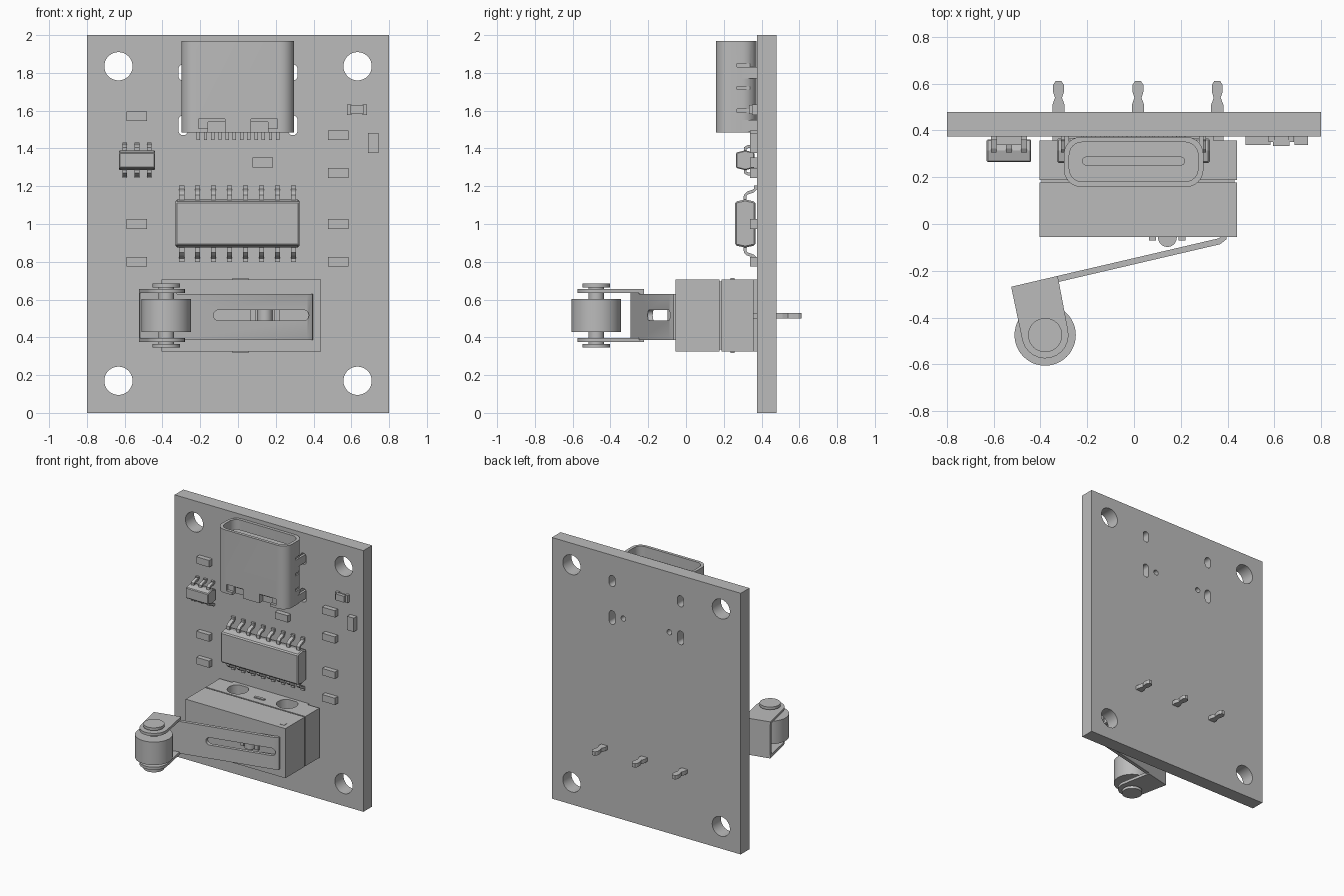
import bpy, bmesh
from math import cos, sin, radians, pi
from mathutils import Vector

if "Cube" in bpy.data.objects:
    bpy.data.objects.remove(bpy.data.objects["Cube"], do_unlink=True)

GREY = (0.5, 0.5, 0.5, 1)
mat = bpy.data.materials.new("plain grey")
mat.use_nodes = True
mat.diffuse_color = GREY
mat.node_tree.nodes["Principled BSDF"].inputs["Base Color"].default_value = GREY


def prism(name, pts, axis, lo, hi, smooth=False):
    """Extrude a 2D outline along one axis."""
    place = {"x": lambda a, b, t: (t, a, b),
             "y": lambda a, b, t: (a, t, b),
             "z": lambda a, b, t: (a, b, t)}[axis]
    bm = bmesh.new()
    face = bm.faces.new([bm.verts.new(place(a, b, lo)) for a, b in pts])
    ext = bmesh.ops.extrude_face_region(bm, geom=[face])
    verts = [v for v in ext["geom"] if isinstance(v, bmesh.types.BMVert)]
    bmesh.ops.translate(bm, verts=verts, vec=place(0, 0, hi - lo))
    bmesh.ops.recalc_face_normals(bm, faces=bm.faces)
    mesh = bpy.data.meshes.new(name)
    bm.to_mesh(mesh)
    bm.free()
    mesh.materials.append(mat)
    ob = bpy.data.objects.new(name, mesh)
    bpy.context.collection.objects.link(ob)
    if smooth:
        soften(ob)
    return ob


def soften(ob):
    bpy.ops.object.select_all(action="DESELECT")
    ob.select_set(True)
    bpy.context.view_layer.objects.active = ob
    bpy.ops.object.shade_smooth_by_angle(angle=radians(35))


def box(name, x, y, z):
    return prism(name, [(x[0], z[0]), (x[1], z[0]), (x[1], z[1]), (x[0], z[1])], "y", *y)


def rounded(x, y, r, n=6):
    """Rounded rectangle outline."""
    corners = [(x[1] - r, y[1] - r), (x[0] + r, y[1] - r), (x[0] + r, y[0] + r), (x[1] - r, y[0] + r)]
    return [(cx + r * cos((q + i / n) * pi / 2), cy + r * sin((q + i / n) * pi / 2))
            for q, (cx, cy) in enumerate(corners) for i in range(n + 1)]


def circle(cx, cy, r, n=32):
    return [(cx + r * cos(2 * pi * i / n), cy + r * sin(2 * pi * i / n)) for i in range(n)]


def strip(path, t):
    """Outline of a bent sheet of thickness t following a path."""
    path = [Vector(p) for p in path]
    left, right = [], []
    for i, p in enumerate(path):
        d = (path[min(i + 1, len(path) - 1)] - path[max(i - 1, 0)]).normalized()
        n = Vector((-d.y, d.x)) * t / 2
        left.append(tuple(p + n))
        right.append(tuple(p - n))
    return left + right[::-1]


def cut(ob, cutters):
    for c in cutters:
        m = ob.modifiers.new("cut", "BOOLEAN")
        m.operation, m.solver, m.object = "DIFFERENCE", "EXACT", c
    deps = bpy.context.evaluated_depsgraph_get()
    ob.data = bpy.data.meshes.new_from_object(ob.evaluated_get(deps))
    ob.modifiers.clear()
    for c in cutters:
        bpy.data.objects.remove(c, do_unlink=True)
    soften(ob)


def bevel(ob, width):
    m = ob.modifiers.new("bevel", "BEVEL")
    m.width, m.segments = width, 1


# Circuit board with mounting holes and connector slots
FACE = 0.375
board = box("circuit_board", (-0.8, 0.8), (FACE, 0.48), (0, 2))
holes = []
for s in (-1, 1):
    for z in (0.17, 1.835):
        holes.append(prism("hole", circle(s * 0.633, z, 0.075), "y", 0.3, 0.6))
    holes.append(prism("hole", circle(s * 0.195, 1.54, 0.02, 16), "y", 0.3, 0.6))
    for lo, hi in ((1.76, 1.845), (1.47, 1.575)):
        x = sorted((s * 0.265, s * 0.315))
        holes.append(prism("slot", rounded(x, (lo, hi), 0.024), "y", 0.3, 0.6))
cut(board, holes)

# Connector shell, open at the top, with side slits and front notches
shell = prism("connector_shell", rounded((-0.3, 0.297), (0.158, 0.373), 0.075), "z", 1.485, 1.97)
cutters = [prism("cavity", rounded((-0.277, 0.274), (0.181, 0.35), 0.055), "z", 1.57, 2.1)]
for s in (-1, 1):
    for z in (1.6, 1.72, 1.84):
        cutters.append(box("slit", sorted((s * 0.285, s * 0.35)), (0.27, 0.36), (z - 0.009, z + 0.009)))
    cutters.append(box("notch", sorted((s * 0.07, s * 0.16)), (0.1, 0.2), (1.45, 1.54)))
    cutters.append(box("notch", sorted((s * 0.07, s * 0.21)), (0.1, 0.18), (1.505, 1.555)))
cut(shell, cutters)
prism("connector_tongue", rounded((-0.222, 0.218), (0.25, 0.288), 0.018), "z", 1.56, 1.93, True)
for i in range(12):
    x = -0.21 + i * 0.0382
    box("connector_pin", (x - 0.009, x + 0.009), (0.355, FACE), (1.445, 1.5))
for s in (-1, 1):
    for z in (1.8, 1.52):
        box("connector_leg", sorted((s * 0.278, s * 0.297)), (0.3, 0.43), (z - 0.03, z + 0.03))


# Chips with drafted bodies and gull-wing leads
def chip(name, x, z, y, lead_xs, lead_w, reach, chamfer):
    mid = (y[0] + y[1]) / 2
    d = 0.012
    body = prism(name, [(y[0], z[0] + d), (mid, z[0]), (y[1], z[0] + d),
                        (y[1], z[1] - d), (mid, z[1]), (y[0], z[1] - d)], "x", *x)
    bevel(body, chamfer)
    for lx in lead_xs:
        for edge, s in ((z[0], -1), (z[1], 1)):
            path = [(mid, edge - s * 0.01), (mid, edge + s * reach * 0.3),
                    (mid + 0.012, edge + s * reach * 0.45), (FACE - 0.018, edge + s * reach * 0.6),
                    (FACE - 0.008, edge + s * reach * 0.72), (FACE - 0.008, edge + s * reach)]
            prism(name + "_lead", strip(path, 0.016), "x", lx - lead_w / 2, lx + lead_w / 2)


chip("large_chip", (-0.33, 0.325), (0.875, 1.13), (0.26, 0.367),
     [-0.298 + i * 0.0845 for i in range(8)], 0.027, 0.075, 0.008)
chip("small_chip", (-0.63, -0.44), (1.285, 1.39), (0.265, 0.362),
     [-0.6, -0.535, -0.47], 0.025, 0.042, 0.005)

# Small surface components
for x, z in ((-0.535, 1.57), (-0.535, 1.0), (-0.535, 0.8), (0.13, 1.325), (0.53, 1.47),
             (0.53, 1.27), (0.53, 1.0), (0.53, 0.8)):
    box("resistor", (x - 0.054, x + 0.054), (0.338, FACE), (z - 0.026, z + 0.026))
box("upright_resistor", (0.687, 0.744), (0.338, FACE), (1.377, 1.482))
box("indicator_base", (0.578, 0.682), (0.355, FACE), (1.585, 1.625))
box("indicator_lens", (0.595, 0.665), (0.333, 0.36), (1.582, 1.63))
for x in (0.588, 0.672):
    box("indicator_pad", (x - 0.012, x + 0.012), (0.35, FACE), (1.577, 1.633))

# Switch housing in two halves, with two round wells
ZS = (0.325, 0.705)
box("switch_cover", (-0.405, 0.44), (-0.055, 0.178), ZS)
box("switch_seam", (-0.395, 0.43), (0.17, 0.2), (0.335, 0.695))
rear = box("switch_base", (-0.405, 0.44), (0.188, 0.357), ZS)
cut(rear, [prism("well", circle(x, 0.285, 0.075), "z", 0.2, 0.9) for x in (-0.2, 0.217)])
box("switch_foot", (-0.3, 0.34), (0.35, FACE), ZS)
box("switch_latch", (-0.03, 0.055), (0.235, 0.257), (0.317, 0.713))

# Solder terminals with narrowed tips
half = [(0.026, 0.34), (0.026, 0.51), (0.015, 0.54), (0.023, 0.565), (0.023, 0.595), (0.012, 0.612)]
for x in (-0.323, 0.017, 0.356):
    outline = [(x + w, y) for w, y in half] + [(x - w, y) for w, y in reversed(half)]
    prism("terminal", outline, "z", 0.5, 0.53)

# Push button under the lever
prism("button", circle(0.143, -0.058, 0.04), "z", 0.485, 0.545, True)
for x in (0.08, 0.205):
    box("button_guide", (x - 0.015, x + 0.015), (-0.07, -0.05), (0.485, 0.545))

# Slotted lever hinged at the housing
lever = prism("lever", strip([(0.385, -0.035), (0.383, -0.06), (0.365, -0.074),
                              (-0.325, -0.235)], 0.026), "z", 0.385, 0.63)
cut(lever, [prism("slot", rounded((-0.13, 0.375), (0.488, 0.545), 0.028), "y", -0.4, 0.1)])
box("hinge_pin", (0.367, 0.403), (-0.018, 0.015), (0.39, 0.707))

# Roller fork, roller and axle
CX, CY = -0.38, -0.475
prism("fork_web", strip([(-0.325, -0.235), (-0.522, -0.281)], 0.026), "z", 0.376, 0.656)
arc = [(CX + 0.1 * cos(radians(a)), CY + 0.1 * sin(radians(a))) for a in range(193, 374, 15)]
for lo in (0.376, 0.635):
    prism("fork_arm", [(-0.326, -0.224), (-0.525, -0.27)] + arc, "z", lo, lo + 0.021, True)
prism("roller", circle(CX, CY, 0.131, 48), "z", 0.428, 0.604, True)
prism("axle", circle(CX, CY, 0.042), "z", 0.35, 0.68, True)
for lo in (0.345, 0.665):
    prism("axle_cap", circle(CX, CY, 0.073), "z", lo, lo + 0.021, True)
